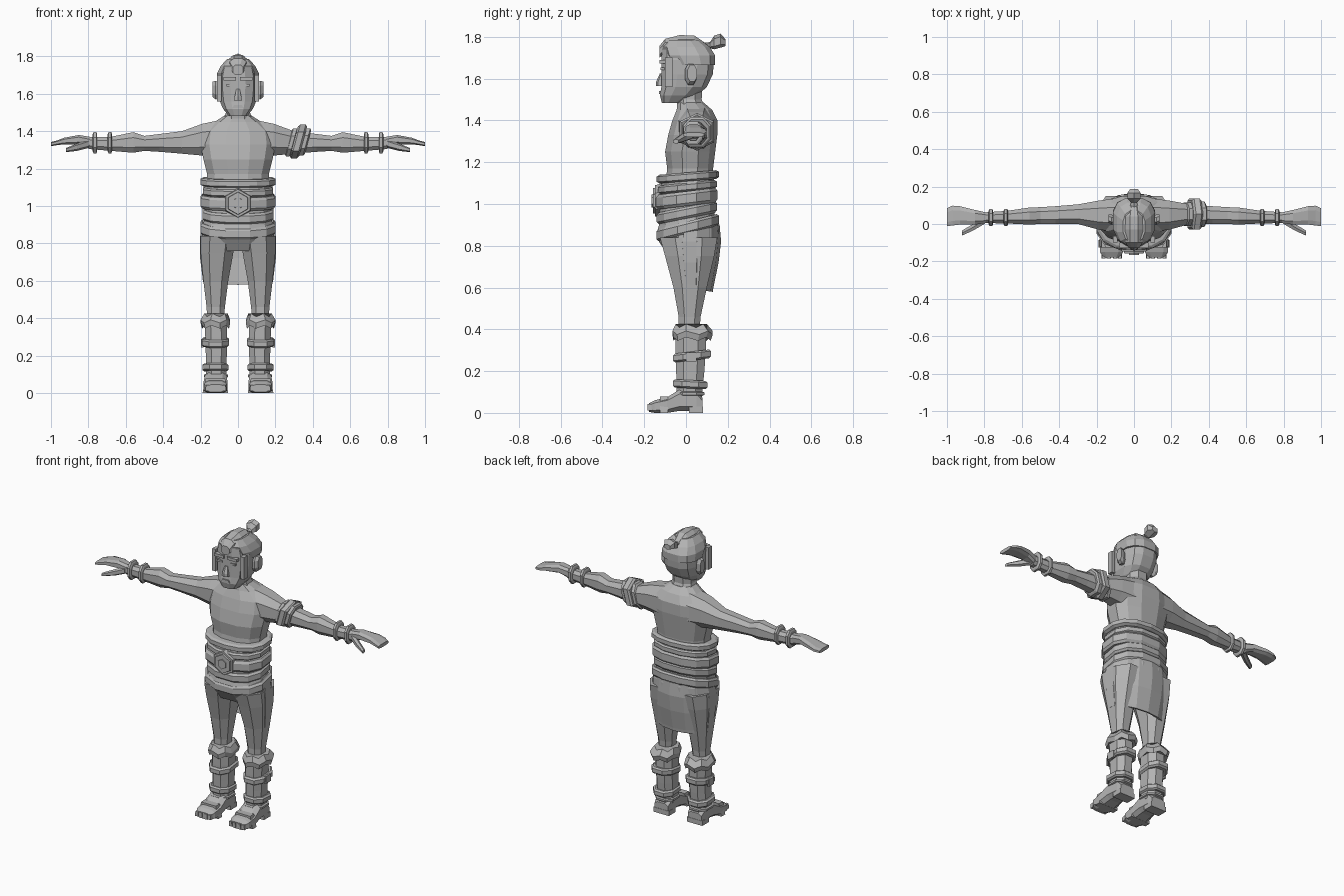
import bpy, bmesh, math
from mathutils import Matrix, Vector

grey = bpy.data.materials.new("plain_grey")
grey.diffuse_color = (0.45, 0.45, 0.45, 1)


def finish(name, bm, mirror=False):
    """Turn a bmesh into a flat-shaded object, optionally mirrored across x = 0."""
    bmesh.ops.recalc_face_normals(bm, faces=bm.faces)
    me = bpy.data.meshes.new(name)
    bm.to_mesh(me)
    bm.free()
    me.materials.append(grey)
    ob = bpy.data.objects.new(name, me)
    bpy.context.collection.objects.link(ob)
    if mirror:
        ob.modifiers.new("mirror", 'MIRROR').use_mirror_merge = False
    return ob


def loft(name, axis, rings, n=10, e=0.85, mirror=False, tilt=0, jag=0):
    """Loft rings (t, a0, a1, b0, b1): t along the axis, a and b the cross extents."""
    bm = bmesh.new()
    rows = []
    unit = []
    for i in range(n):
        t = 2 * math.pi * (i + 0.5) / n
        unit.append([math.copysign(abs(f(t)) ** e, f(t)) for f in (math.cos, math.sin)])
    ma, mb = max(u[0] for u in unit), max(u[1] for u in unit)
    for t, a0, a1, b0, b1 in rings:
        row = []
        for i, (c, s) in enumerate(unit):
            a = (a0 + a1) / 2 + c / ma * (a1 - a0) / 2
            b = (b0 + b1) / 2 + s / mb * (b1 - b0) / 2
            k = t + tilt * b + (jag if i % 2 else 0)
            p = {'x': (k, a, b), 'y': (a, k, b), 'z': (a, b, k)}[axis]
            row.append(bm.verts.new(p))
        rows.append(row)
    for r, q in zip(rows, rows[1:]):
        for i in range(n):
            j = (i + 1) % n
            bm.faces.new((r[i], r[j], q[j], q[i]))
    bm.faces.new(rows[0])
    bm.faces.new(rows[-1])
    return finish(name, bm, mirror)


def band(name, axis, t0, t1, ext, lip=0.01, **kw):
    """Strap with chamfered rims."""
    a0, a1, b0, b1 = ext
    small = (a0 + lip, a1 - lip, b0 + lip, b1 - lip)
    c = (t1 - t0) * 0.2
    return loft(name, axis, [(t0, *small), (t0 + c, *ext), (t1 - c, *ext), (t1, *small)], **kw)


def box(name, x0, x1, y0, y1, z0, z1, mirror=False, top=1.0):
    """Box whose upper side can be narrowed in x."""
    bm = bmesh.new()
    bmesh.ops.create_cube(bm, size=1)
    for v in bm.verts:
        k = top if v.co.z > 0 else 1
        v.co = ((x0 + x1) / 2 + v.co.x * (x1 - x0) * k,
                (y0 + y1) / 2 + v.co.y * (y1 - y0), (z0 + z1) / 2 + v.co.z * (z1 - z0))
    return finish(name, bm, mirror)


# Torso and neck
loft("torso", 'z', [(1.08, -.165, .165, -.10, .13), (1.17, -.165, .165, -.09, .13),
                    (1.25, -.185, .185, -.10, .14), (1.33, -.20, .20, -.085, .15),
                    (1.40, -.19, .19, -.065, .15), (1.45, -.125, .125, -.045, .125),
                    (1.485, -.07, .07, -.04, .085)], n=12)
loft("neck", 'z', [(1.44, -.085, .085, -.04, .10), (1.50, -.065, .065, -.045, .075),
                   (1.60, -.065, .065, -.06, .08)], n=8)

# Arms, hands and wrist bands
loft("arm", 'x', [(.07, -.045, .14, 1.25, 1.465), (.19, -.03, .125, 1.27, 1.44),
                  (.30, .0, .105, 1.28, 1.40), (.42, .0, .095, 1.29, 1.385),
                  (.50, .0, .09, 1.295, 1.375), (.56, -.003, .088, 1.285, 1.395),
                  (.68, .003, .07, 1.295, 1.37), (.80, .005, .062, 1.305, 1.37)], n=8, mirror=True)
loft("hand", 'x', [(.79, .005, .062, 1.31, 1.37), (.85, -.003, .075, 1.33, 1.38),
                   (.93, -.003, .095, 1.33, 1.365), (.97, -.008, .098, 1.325, 1.35),
                   (1.0, -.012, .085, 1.32, 1.342)], n=8, e=.7, mirror=True)
loft("thumb", 'x', [(.80, .0, .045, 1.31, 1.355), (.86, -.035, .0, 1.295, 1.335),
                    (.92, -.062, -.035, 1.288, 1.31)], n=6, mirror=True)
for x in (.685, .765):
    band("wrist_band", 'x', x - .012, x + .012, (-.012, .08, 1.282, 1.395), n=8, mirror=True)

# Armband on the left upper arm, two tilted hexagonal layers
band("armband_wide", 'x', -.065, -.015, (-.03, .135, 1.255, 1.435), n=6, tilt=.27)
band("armband_edge", 'x', -.025, .012, (-.015, .12, 1.27, 1.415), n=8, tilt=.27)
band("armband_rim", 'x', -.092, -.06, (-.01, .115, 1.265, 1.415), n=8, tilt=.27)

# Waist wraps and belts
loft("waist_wrap", 'z', [(.90, -.18, .18, -.13, .14), (1.0, -.175, .175, -.125, .135),
                         (1.10, -.18, .18, -.12, .14), (1.13, -.17, .17, -.11, .13)], n=12)
band("rope_belt", 'z', 1.108, 1.15, (-.20, .20, -.14, .158), lip=.014, n=14, tilt=.08)
band("upper_belt", 'z', 1.06, 1.10, (-.188, .188, -.135, .148), n=12, tilt=.1)
band("wide_belt", 'z', .99, 1.06, (-.20, .20, -.143, .15), n=12, tilt=.12)
band("lower_belt", 'z', .93, .985, (-.19, .19, -.14, .148), n=12, tilt=.2)
band("hip_sash", 'z', .855, .915, (-.20, .20, -.142, .158), n=12, tilt=.25)

# Hexagonal buckle in stepped layers
for name, r, y in (("buckle_plate", .085, -.148), ("buckle_ring", .068, -.158), ("buckle_stud", .035, -.165)):
    bm = bmesh.new()
    bmesh.ops.create_cone(bm, cap_ends=True, segments=6, radius1=r, radius2=r * .88, depth=.04)
    bmesh.ops.transform(bm, verts=bm.verts, matrix=Matrix.Translation((0, y + .02, 1.015))
                        @ Matrix.Rotation(math.pi / 2, 4, 'X'))
    finish(name, bm)

# Hips, trousers and shins
loft("hips", 'z', [(.76, -.17, .17, -.09, .14), (.82, -.195, .195, -.13, .155),
                   (.88, -.19, .19, -.135, .155), (.93, -.18, .18, -.12, .14)], n=12)
loft("trouser_leg", 'z', [(.40, .075, .165, -.035, .065), (.46, .07, .168, -.035, .07),
                          (.60, .052, .185, -.06, .10), (.75, .025, .20, -.10, .135),
                          (.84, .01, .20, -.125, .15)], n=8, mirror=True)
loft("shin_wrap", 'z', [(.07, .062, .17, -.045, .075), (.12, .062, .172, -.045, .08),
                        (.20, .06, .172, -.047, .088), (.30, .058, .175, -.05, .095),
                        (.39, .06, .178, -.05, .095)], n=8, mirror=True)
loft("knee_cuff", 'z', [(.345, .048, .192, -.06, .118), (.375, .042, .20, -.065, .128),
                        (.408, .055, .18, -.05, .10)], n=12, jag=.017, mirror=True)
band("calf_strap", 'z', .248, .29, (.048, .193, -.062, .12), n=8, tilt=.12, mirror=True)
band("ankle_strap", 'z', .118, .158, (.052, .19, -.062, .102), n=8, tilt=-.05, mirror=True)
band("ankle_cord", 'z', .082, .102, (.054, .182, -.055, .088), n=8, mirror=True)
box("calf_buckle", .185, .198, .0, .05, .245, .29, mirror=True)

# Skirt draped around the back of the hips
bm = bmesh.new()
rows = []
for z, rx, cy, ry in ((.90, .192, .02, .135), (.82, .202, .01, .152),
                      (.72, .20, .015, .135), (.615, .187, .02, .105), (.595, .185, .02, .102)):
    rows.append([bm.verts.new((rx * math.cos(t), cy + ry * math.sin(t),
                               z - .015 * math.sin(t) * (z < .7)))
                 for t in [math.pi * (-.06 + 1.12 * i / 8) for i in range(9)]])
for r, q in zip(rows, rows[1:]):
    for i in range(8):
        bm.faces.new((r[i], r[i + 1], q[i + 1], q[i]))
skirt = finish("back_skirt", bm)
mod = skirt.modifiers.new("thickness", 'SOLIDIFY')
mod.thickness = .012
mod.offset = 0

# Feet with a sloped instep, heel and toe plates
loft("foot", 'y', [(-.178, .075, .165, .005, .045), (-.15, .058, .182, .0, .06),
                   (-.09, .056, .184, .0, .075), (-.03, .06, .178, .01, .112),
                   (.05, .064, .172, .01, .11), (.08, .07, .165, .01, .07)],
     n=8, e=.6, mirror=True)
box("heel", .064, .172, .015, .082, 0, .03, mirror=True)
for x in (.075, .10, .135, .163):
    box("toe_plate", x - .011, x + .011, -.184, -.15, .012, .042, mirror=True, top=.8)
box("sandal_strap", .052, .19, -.125, -.085, .0, .078, mirror=True, top=.75)

# Head
loft("head", 'z', [(1.482, -.05, .05, -.115, -.02), (1.52, -.08, .08, -.125, .055),
                   (1.56, -.097, .097, -.118, .10), (1.62, -.104, .104, -.117, .128),
                   (1.69, -.105, .105, -.117, .135), (1.74, -.092, .092, -.115, .115),
                   (1.785, -.055, .055, -.09, .06)], n=12, e=.75)

# Hair: cap, raised centre strip and knot
loft("hair_cap", 'z', [(1.665, -.112, .112, -.07, .138), (1.71, -.112, .112, -.105, .14),
                       (1.75, -.092, .092, -.115, .115), (1.785, -.058, .058, -.095, .07)],
     n=12, e=.75)
loft("hair_crest", 'y', [(-.128, -.028, .028, 1.70, 1.755), (-.10, -.045, .045, 1.72, 1.79),
                         (-.03, -.048, .048, 1.73, 1.808), (.04, -.045, .045, 1.73, 1.806),
                         (.10, -.028, .028, 1.70, 1.765)], n=8)
loft("hair_knot", 'y', [(.08, -.025, .025, 1.73, 1.77), (.115, -.016, .016, 1.745, 1.775),
                        (.135, -.034, .034, 1.74, 1.805), (.165, -.036, .036, 1.748, 1.815),
                        (.188, -.02, .02, 1.755, 1.79)], n=6)
box("sideburn", .088, .112, -.10, -.065, 1.56, 1.70, mirror=True)

# Face: brows, eyes, nose, lips
box("brow", .012, .078, -.128, -.10, 1.672, 1.69, mirror=True)
box("eye", .028, .062, -.121, -.10, 1.64, 1.652, mirror=True)
loft("nose", 'z', [(1.565, -.022, .022, -.143, -.10), (1.585, -.018, .018, -.143, -.10),
                   (1.625, -.009, .009, -.125, -.10)], n=6)
box("lips", -.03, .03, -.129, -.10, 1.525, 1.541, top=.7)

# Ears
loft("ear", 'x', [(.095, .0, .04, 1.575, 1.655), (.12, -.005, .05, 1.57, 1.67),
                  (.137, .008, .052, 1.585, 1.665)], n=8, mirror=True)
